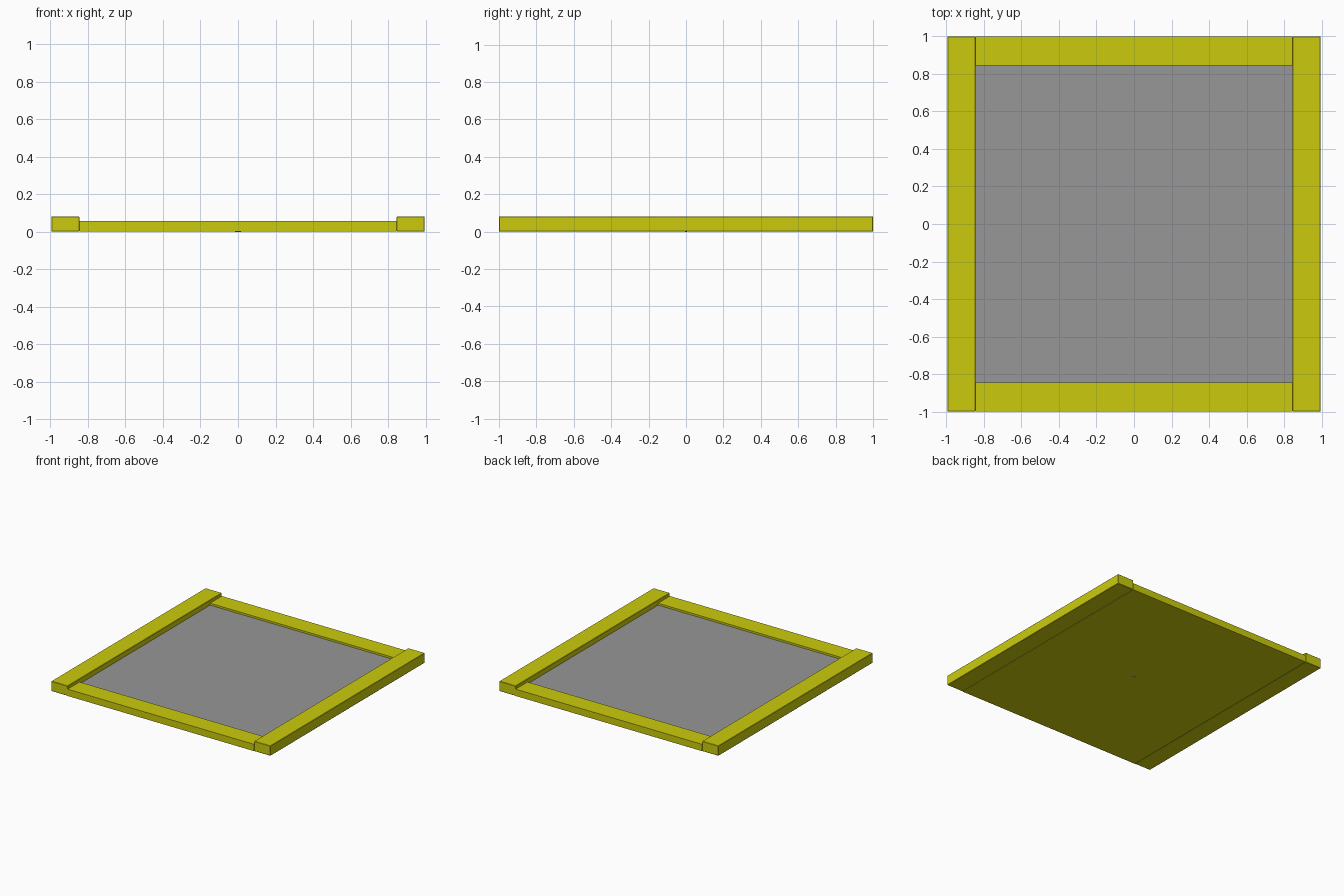
import bpy
import bmesh
from mathutils import Matrix, Vector

cube = bpy.data.objects.get("Cube")
if cube:
    bpy.data.objects.remove(cube, do_unlink=True)


def make_material(name, rgb):
    mat = bpy.data.materials.new(name)
    mat.use_nodes = True
    color = (*rgb, 1)
    mat.diffuse_color = color
    mat.node_tree.nodes["Principled BSDF"].inputs["Base Color"].default_value = color
    return mat


yellow = make_material("yellow", (0.6, 0.6, 0.004))
grey = make_material("grey", (0.31, 0.31, 0.31))


def box(name, low, high, mat, bevel=0):
    low, high = Vector(low), Vector(high)
    bm = bmesh.new()
    bmesh.ops.create_cube(bm, size=1, matrix=Matrix.Translation((low + high) / 2)
                          @ Matrix.Diagonal((*(high - low), 1)))
    mesh = bpy.data.meshes.new(name)
    bm.to_mesh(mesh)
    bm.free()
    mesh.materials.append(mat)
    obj = bpy.data.objects.new(name, mesh)
    bpy.context.collection.objects.link(obj)
    if bevel:
        mod = obj.modifiers.new("soft_edges", "BEVEL")
        mod.width = bevel
        mod.segments = 1
    return obj


X, Y, IN = 0.995, 1.0, 0.846        # outer half sizes and inner opening
SIDE_Z, END_Z, PANEL_Z = 0.082, 0.056, 0.04

# Tall side rails
box("left_rail", (IN, -Y, 0), (X, Y, SIDE_Z), yellow, 0.003)
box("right_rail", (-X, -Y, 0), (-IN, Y, SIDE_Z), yellow, 0.003)

# Lower end rails
box("front_rail", (-IN, -Y, 0), (IN, -IN, END_Z), yellow)
box("back_rail", (-IN, IN, 0), (IN, Y, END_Z), yellow)

# Base with the recessed panel on top
box("base", (-IN, -IN, 0), (IN, IN, PANEL_Z - 0.005), yellow)
box("panel", (-IN, -IN, PANEL_Z - 0.005), (IN, IN, PANEL_Z), grey)

# Small mark under the centre
box("underside_mark", (-0.015, -0.006, -0.001), (0.015, 0.006, 0.001), grey)
